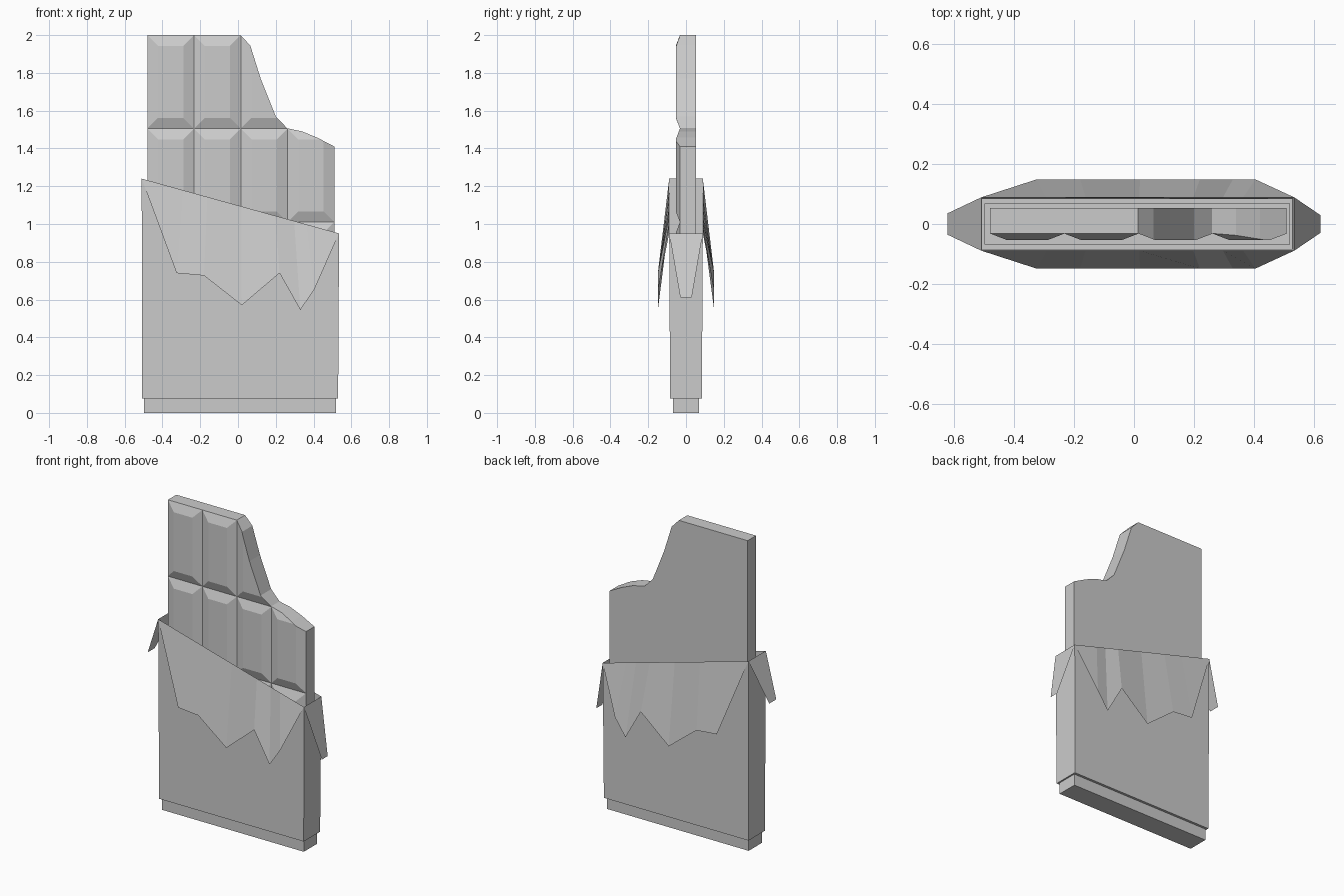
import bpy
import bmesh

if "Cube" in bpy.data.objects:
    bpy.data.objects.remove(bpy.data.objects["Cube"], do_unlink=True)

grey = bpy.data.materials.new("light_grey")
grey.use_nodes = True
colour = (0.6, 0.6, 0.6, 1)
grey.diffuse_color = colour
grey.node_tree.nodes["Principled BSDF"].inputs["Base Color"].default_value = colour


def make_object(name, faces, closed=True):
    """Build a flat-shaded mesh from lists of face corner points."""
    bm = bmesh.new()
    for face in faces:
        bm.faces.new([bm.verts.new(p) for p in face])
    bmesh.ops.remove_doubles(bm, verts=bm.verts, dist=0.0005)
    if closed:
        bmesh.ops.recalc_face_normals(bm, faces=bm.faces)
    mesh = bpy.data.meshes.new(name)
    bm.to_mesh(mesh)
    bm.free()
    mesh.materials.append(grey)
    obj = bpy.data.objects.new(name, mesh)
    bpy.context.collection.objects.link(obj)
    return obj


def walls(lower, upper):
    """Side faces joining two matching rings of points."""
    n = len(lower)
    return [[lower[i], lower[(i + 1) % n], upper[(i + 1) % n], upper[i]] for i in range(n)]


def rect(x0, x1, y, z0, z1):
    return [(x0, y, z0), (x1, y, z0), (x1, y, z1), (x0, y, z1)]


# Chocolate bar: a grid of bevelled pieces with a flat back
LEFT, RIGHT, TOP = -0.48, 0.51, 2.0
COLS, ROWS, BEVEL = 4, 4, 0.057
GROOVE, FACE, BACK = -0.032, -0.054, 0.054
CELL_W, CELL_H = (RIGHT - LEFT) / COLS, 0.495
bar_faces = []
for c in range(COLS):
    for r in range(ROWS):
        x0, z0 = LEFT + c * CELL_W, TOP - (r + 1) * CELL_H
        x1, z1 = x0 + CELL_W, z0 + CELL_H
        low = rect(x0, x1, GROOVE, z0, z1)
        high = rect(x0 + BEVEL, x1 - BEVEL, FACE, z0 + BEVEL, z1 - BEVEL)
        back = rect(x0, x1, BACK, z0, z1)
        bar_faces += walls(low, high) + [high, back]
        # Outer sides only where the piece lies on the rim
        rim = [r == ROWS - 1, c == COLS - 1, r == 0, c == 0]
        bar_faces += [f for f, on in zip(walls(back, low), rim) if on]
bar = make_object("chocolate_bar", bar_faces)

# Bite taken from the upper corner
bite = [(-0.04, 2.056), (0.065, 1.945), (0.12, 1.77), (0.2, 1.57), (0.26, 1.507),
        (0.34, 1.49), (0.42, 1.457), (0.51, 1.41), (0.6, 1.36), (0.6, 2.1)]
ring_a = [(x, -0.2, z) for x, z in bite]
ring_b = [(x, 0.2, z) for x, z in bite]
cutter = make_object("bite_cutter", walls(ring_a, ring_b) + [ring_a, ring_b])
cutter.hide_render = True
cut = bar.modifiers.new("bite", "BOOLEAN")
cut.operation = "DIFFERENCE"
cut.solver = "EXACT"
cut.object = cutter
bpy.context.view_layer.objects.active = bar
bpy.ops.object.modifier_apply(modifier=cut.name)
bpy.data.objects.remove(cutter, do_unlink=True)

# Wrapper: open sleeve with a slanted mouth and a narrower folded foot
WL, WR, WY = -0.51, 0.535, 0.089
ZL, ZR = 1.24, 0.95


def mouth(x):
    return ZL + (ZR - ZL) * (x - WL) / (WR - WL)


def ring(x0, x1, y, z0, z1):
    return [(x0, -y, z0), (x1, -y, z1), (x1, y, z1), (x0, y, z0)]


foot_bottom = ring(-0.497, 0.52, 0.068, 0, 0)
foot_top = ring(-0.497, 0.52, 0.068, 0.075, 0.075)
sleeve_bottom = ring(-0.507, 0.53, 0.084, 0.075, 0.075)
sleeve_top = ring(WL, WR, WY, ZL, ZR)
make_object("wrapper_sleeve",
            [foot_bottom[::-1]] + walls(foot_bottom, foot_top)
            + walls(foot_top, sleeve_bottom) + walls(sleeve_bottom, sleeve_top),
            closed=False)

# Torn foil hanging in points over the front and back
tips = [(-0.325, 0.74), (-0.18, 0.727), (0.02, 0.57), (0.22, 0.74), (0.33, 0.545), (0.405, 0.655)]
for name, side in (("front_torn_flap", -1), ("back_torn_flap", 1)):
    low = [(x, side * 0.149, z) for x, z in tips]
    high = [(x * 0.9, side * WY, mouth(x * 0.9)) for x, z in tips]
    start, end = (WL, side * WY, ZL), (WR, side * WY, ZR)
    faces = [[start, low[0], high[0]], [high[-1], low[-1], end]]
    faces += [[high[i], low[i], low[i + 1], high[i + 1]] for i in range(len(tips) - 1)]
    make_object(name, [f[::-side] for f in faces], closed=False)

# Folded tabs on the two narrow sides
for name, x, z, tip_x, tip_z, tip_y in (("left_torn_flap", WR, ZR, 0.622, 0.61, 0.03),
                                        ("right_torn_flap", WL, ZL, -0.622, 0.975, 0.036)):
    tab = [(x, -WY, z), (tip_x, -tip_y, tip_z), (tip_x, tip_y, tip_z), (x, WY, z)]
    make_object(name, [tab if x > 0 else tab[::-1]], closed=False)
